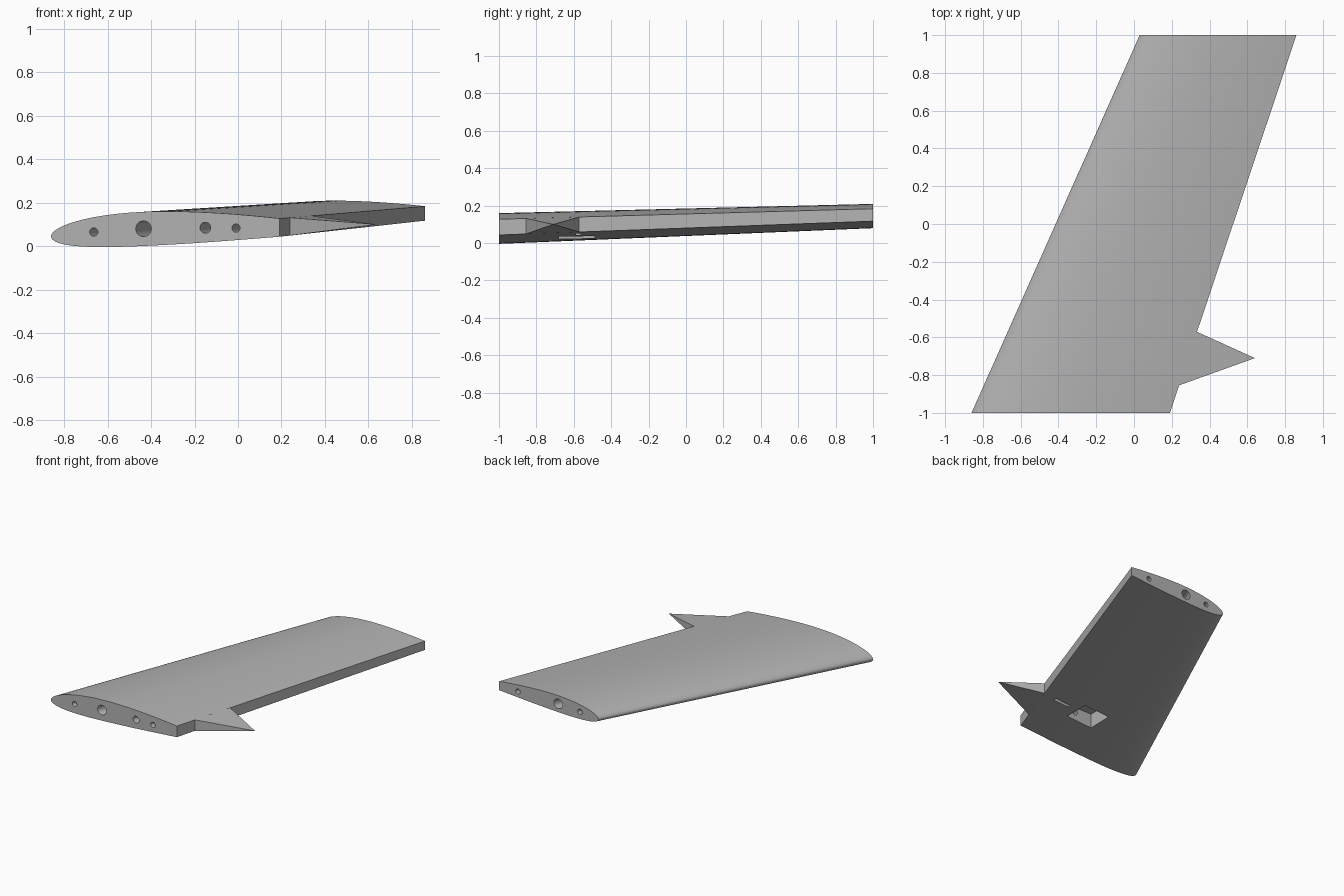
import bpy, bmesh, math
from mathutils import Vector

cube = bpy.data.objects.get("Cube")
if cube:
    bpy.data.objects.remove(cube, do_unlink=True)

grey = bpy.data.materials.new("plain_grey")
grey.use_nodes = True
colour = (0.45, 0.45, 0.45, 1)
grey.diffuse_color = colour
grey.node_tree.nodes["Principled BSDF"].inputs["Base Color"].default_value = colour


def place(f, z, y):
    """Map chord fraction, root height and span position into the swept, tapered wing."""
    t = (y + 1) / 2
    lead = -0.86 + 0.89 * t
    trail = 0.19 + 0.67 * t
    return Vector((lead + f * (trail - lead), y, 0.083 * t + z * (1 - 0.21 * t)))


def section(f):
    """Lower and upper root heights of the truncated cambered airfoil."""
    x = f * 0.745
    half = 0.785 * (0.2969 * math.sqrt(x) - 0.126 * x - 0.3516 * x**2
                    + 0.2843 * x**3 - 0.1015 * x**4)
    p = 0.4
    camber = (2 * p * x - x * x) / p**2 if x < p else (1 - 2 * p + 2 * p * x - x * x) / (1 - p)**2
    mid = 0.045 + 0.03 * x + 0.027 * camber
    return mid - half, mid + half


def loft(name, first, second):
    """Closed solid joining two matching rings."""
    bm = bmesh.new()
    a = [bm.verts.new(v) for v in first]
    b = [bm.verts.new(v) for v in second]
    n = len(a)
    for i in range(n):
        j = (i + 1) % n
        bm.faces.new((a[i], a[j], b[j], b[i]))
    bm.faces.new(a)
    bm.faces.new(b)
    return finish(name, bm)


def finish(name, bm):
    bmesh.ops.recalc_face_normals(bm, faces=bm.faces)
    mesh = bpy.data.meshes.new(name)
    bm.to_mesh(mesh)
    bm.free()
    mesh.materials.append(grey)
    obj = bpy.data.objects.new(name, mesh)
    bpy.context.collection.objects.link(obj)
    return obj


def box(name, low, high):
    ring = [(low[0], low[1]), (high[0], low[1]), (high[0], high[1]), (low[0], high[1])]
    return loft(name, [(x, y, low[2]) for x, y in ring], [(x, y, high[2]) for x, y in ring])


def tunnel(name, f, z, radius, start, end):
    rings = []
    for y in (start, end):
        c = place(f, z, y)
        rings.append([c + Vector((radius * math.cos(k * math.tau / 32), 0,
                                  radius * math.sin(k * math.tau / 32))) for k in range(32)])
    return loft(name, *rings)


# Wing body: airfoil lofted from root to tip
steps = 40
chord = [1 - math.cos(math.pi / 2 * i / steps) for i in range(steps + 1)]
outline = [(f, section(f)[1]) for f in reversed(chord)]
outline += [(f, section(f)[0]) for f in chord[1:]]
wing = loft("wing_panel", *[[place(f, z, y) for f, z in outline] for y in (-1, 1)])

# Spar tunnels, wire channel, underside pocket and arm slot
cutters = [
    tunnel("front_pin_hole", 0.187, 0.065, 0.019, -1.02, 1.02),
    tunnel("main_spar_hole", 0.405, 0.08, 0.036, -1.02, 1.02),
    tunnel("rear_pin_hole", 0.81, 0.083, 0.019, -1.02, 1.02),
    tunnel("wire_channel", 0.676, 0.085, 0.025, -1.02, -0.6),
    box("underside_pocket", (-0.18, -0.68, -0.1), (0.035, -0.49, 0.13)),
    box("arm_slot", (0.105, -0.588, -0.1), (0.235, -0.563, 0.09)),
]
bpy.context.view_layer.objects.active = wing
for cutter in cutters:
    cutter.hide_render = True
    mod = wing.modifiers.new(cutter.name, "BOOLEAN")
    mod.operation = "DIFFERENCE"
    mod.solver = "EXACT"
    mod.object = cutter
    bpy.ops.object.modifier_apply(modifier=mod.name)
    bpy.data.objects.remove(cutter, do_unlink=True)

# Pointed fin on the trailing edge
bm = bmesh.new()
low, high = section(1)
base = [bm.verts.new(place(0.998, z, y)) for y, z in
        ((-0.855, low), (-0.57, low), (-0.57, high), (-0.855, high))]
tip = bm.verts.new((0.64, -0.71, 0.1))
bm.faces.new(base)
for i in range(4):
    bm.faces.new((base[i], base[(i + 1) % 4], tip))
finish("trailing_fin", bm)

# Smooth skin with sharp rims
bpy.ops.object.select_all(action="DESELECT")
wing.select_set(True)
bpy.ops.object.shade_smooth_by_angle(angle=math.radians(30))
